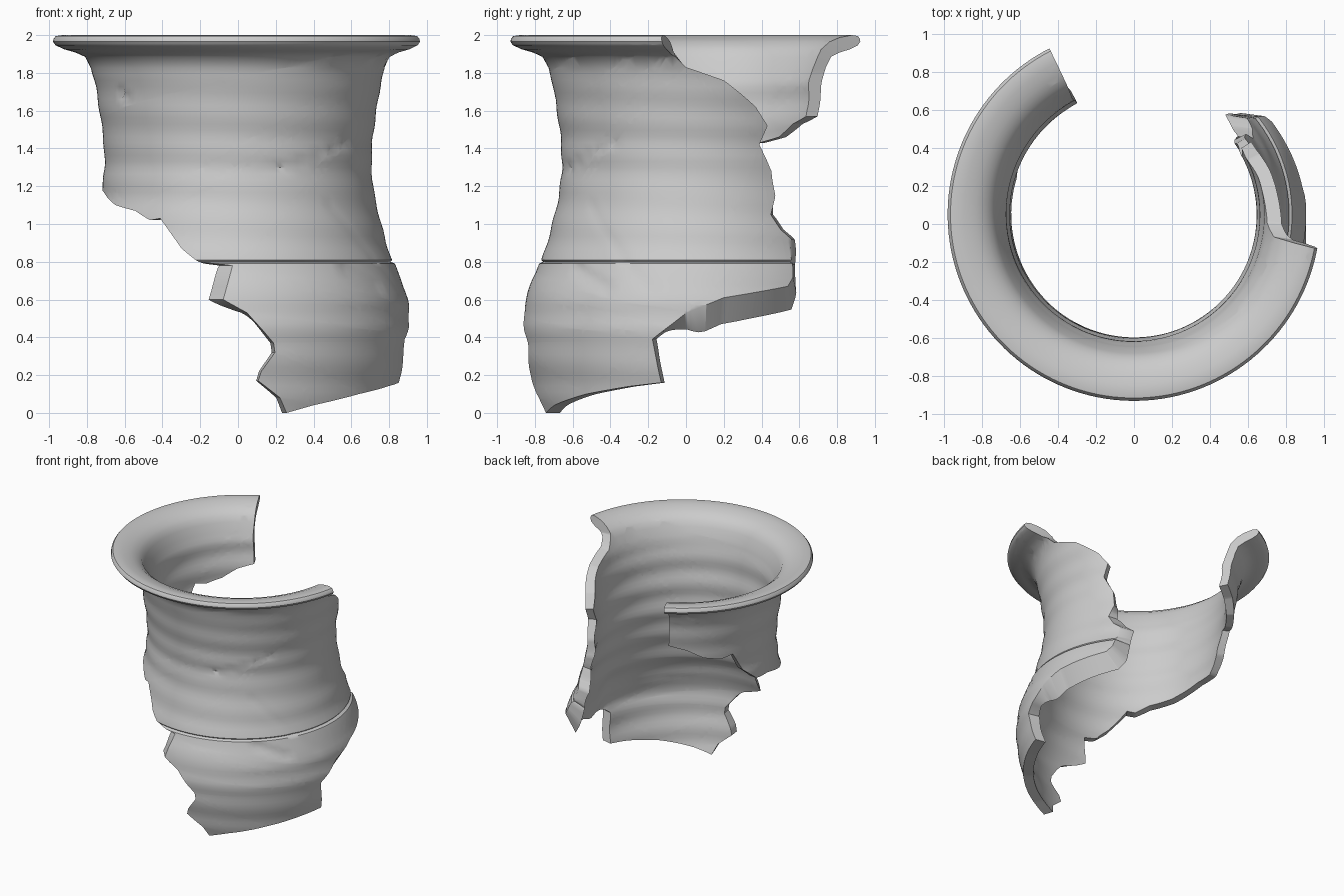
import bpy, bmesh, math
from mathutils import Vector

cube = bpy.data.objects.get("Cube")
if cube:
    bpy.data.objects.remove(cube)

# Wall profiles: (height parameter, radius, height)
OUTER = [(0, .835, 0), (.1, .86, .1), (.2, .882, .2), (.32, .905, .32), (.45, .915, .45),
         (.58, .903, .58), (.7, .868, .7), (.79, .828, .79), (.8, .805, .8), (.81, .814, .81),
         (.9, .785, .9), (1, .758, 1), (1.15, .722, 1.15), (1.3, .706, 1.3), (1.45, .712, 1.45),
         (1.6, .733, 1.6), (1.75, .757, 1.75), (1.85, .785, 1.85), (1.88, .81, 1.885),
         (1.91, .86, 1.908), (1.94, .92, 1.925), (1.97, .966, 1.946), (1.99, .98, 1.965), (2, .976, 1.982)]
INNER = [(0, .76, 0), (.2, .80, .2), (.45, .838, .45), (.6, .82, .6), (.8, .745, .8), (1, .69, 1),
         (1.2, .653, 1.2), (1.4, .65, 1.4), (1.6, .665, 1.6), (1.75, .68, 1.75), (1.85, .708, 1.84),
         (1.91, .75, 1.925), (1.94, .80, 1.965), (1.97, .86, 1.988), (1.99, .93, 2), (2, .965, 1.995)]

# Broken outline of the sherd, unrolled: (degrees around the axis, height)
OUTLINE = [(-243, 2), (-242, 1.8), (-243, 1.57), (-232, 1.53), (-222, 1.46), (-211, 1.43),
           (-203, 1.45), (-195, 1.29), (-184, 1.18), (-172, 1.17), (-152, 1.1), (-137, 1.07),
           (-128, 1.02), (-123, 1.03), (-112, .87), (-105, .8), (-92, .78), (-95, .6), (-87, .53),
           (-78, .37), (-77.5, .32), (-82, .22), (-83, .17), (-75, .08), (-72, 0), (-62, .04),
           (-42, .1), (-24, .14), (-12, .16), (-14.5, .39), (-9.5, .45), (-3, .53), (9.6, .61),
           (34, .67), (37, .72), (40.5, .92), (36, .97), (32.5, 1.05), (35.7, 1.15), (34.6, 1.28),
           (28.6, 1.42), (31.8, 1.52), (25.8, 1.62), (11.5, 1.76), (-3.7, 1.83), (-9, 1.9), (-10.6, 2)]

# Scratches and chips: start, end, width, depth
SCARS = [((-81, 1.28), (-72, 1.29), .02, .012), ((-72, 1.29), (-36, 1.43), .02, .008),
         ((-49, 1.1), (-15, .64), .025, .007), ((-147, 1.7), (-142, 1.66), .025, .02),
         ((-48, .76), (-32, .66), .04, .016)]


def smooth(a, b, x):
    t = min(1, max(0, (x - a) / (b - a)))
    return t * t * (3 - 2 * t)


def sample(table, v):
    for (v0, r0, z0), (v1, r1, z1) in zip(table, table[1:]):
        if v <= v1:
            t = max(0, (v - v0) / (v1 - v0))
            return r0 + (r1 - r0) * t, z0 + (z1 - z0) * t
    return table[-1][1:]


def scar_depth(deg, v):
    total = 0
    p = Vector((math.radians(deg) * .75, v))
    for a, b, width, depth in SCARS:
        a = Vector((math.radians(a[0]) * .75, a[1]))
        b = Vector((math.radians(b[0]) * .75, b[1]))
        t = min(1, max(0, (p - a).dot(b - a) / (b - a).length_squared))
        total += depth * (1 - smooth(0, width, (p - a.lerp(b, t)).length))
    return total


def place(deg, r, z):
    a = math.radians(deg)
    return (r * math.cos(a), r * math.sin(a) + .05, z)


def outer_point(deg, v):
    r, z = sample(OUTER, v)
    body = 1 - smooth(1.75, 1.9, v)
    r += body * .003 * math.sin(v * 34 + math.radians(deg)) - scar_depth(deg, v)
    return place(deg, r, z)


def inner_point(deg, v):
    r, z = sample(INNER, v)
    r += (1 - smooth(1.7, 1.85, v)) * .006 * math.sin(v * 30 + math.radians(deg))
    # slanted fracture faces: the inside runs further than the outside
    z -= .14 * smooth(-13, 4, deg) * (1 - smooth(.62, .85, v))
    deg += 7 * smooth(18, 40, deg) * smooth(.5, .7, v) * (1 - smooth(1, 1.2, v))
    deg -= 6 * (1 - smooth(4, 14, abs(deg + 94))) * (1 - smooth(.08, .2, abs(v - .68)))
    return place(deg, r, z)


# Cut the unrolled outline into a fine grid
flat = bmesh.new()
face = flat.faces.new([flat.verts.new((d / 90, v, 0)) for d, v in OUTLINE])
bmesh.ops.triangulate(flat, faces=[face])


def cut(point, normal):
    geom = flat.verts[:] + flat.edges[:] + flat.faces[:]
    bmesh.ops.bisect_plane(flat, geom=geom, dist=1e-5, plane_co=point, plane_no=normal)


for i in range(114):
    cut(((-241.3 + i * 2.5) / 90, 0, 0), (1, 0, 0))
levels = [.033 * i + .011 for i in range(56)] + [.79, .8, .81, 1.88, 1.91, 1.925, 1.94, 1.955, 1.97, 1.98, 1.99]
for v in levels:
    cut((0, v, 0), (0, 1, 0))

# Wrap it into an outside and an inside wall, joined along every broken edge
bm = bmesh.new()
flat.verts.index_update()
coords = [(v.co.x * 90, v.co.y) for v in flat.verts]
out = [bm.verts.new(outer_point(*c)) for c in coords]
inn = [bm.verts.new(inner_point(*c)) for c in coords]
for f in flat.faces:
    ids = [v.index for v in f.verts]
    bm.faces.new([out[i] for i in ids])
    bm.faces.new([inn[i] for i in reversed(ids)])
for e in flat.edges:
    if e.is_boundary:
        a, b = (v.index for v in e.verts)
        bm.faces.new((out[a], out[b], inn[b], inn[a]))
flat.free()
bmesh.ops.recalc_face_normals(bm, faces=bm.faces[:])
mesh = bpy.data.meshes.new("broken_vessel_neck")
bm.to_mesh(mesh)
bm.free()

# Plain grey clay
clay = bpy.data.materials.new("grey_clay")
clay.use_nodes = True
clay.diffuse_color = (.6, .6, .6, 1)
clay.node_tree.nodes["Principled BSDF"].inputs["Base Color"].default_value = (.6, .6, .6, 1)
mesh.materials.append(clay)

vessel = bpy.data.objects.new("broken_vessel_neck", mesh)
bpy.context.collection.objects.link(vessel)
bpy.ops.object.select_all(action='DESELECT')
vessel.select_set(True)
bpy.context.view_layer.objects.active = vessel
bpy.ops.object.shade_smooth_by_angle(angle=math.radians(40))
